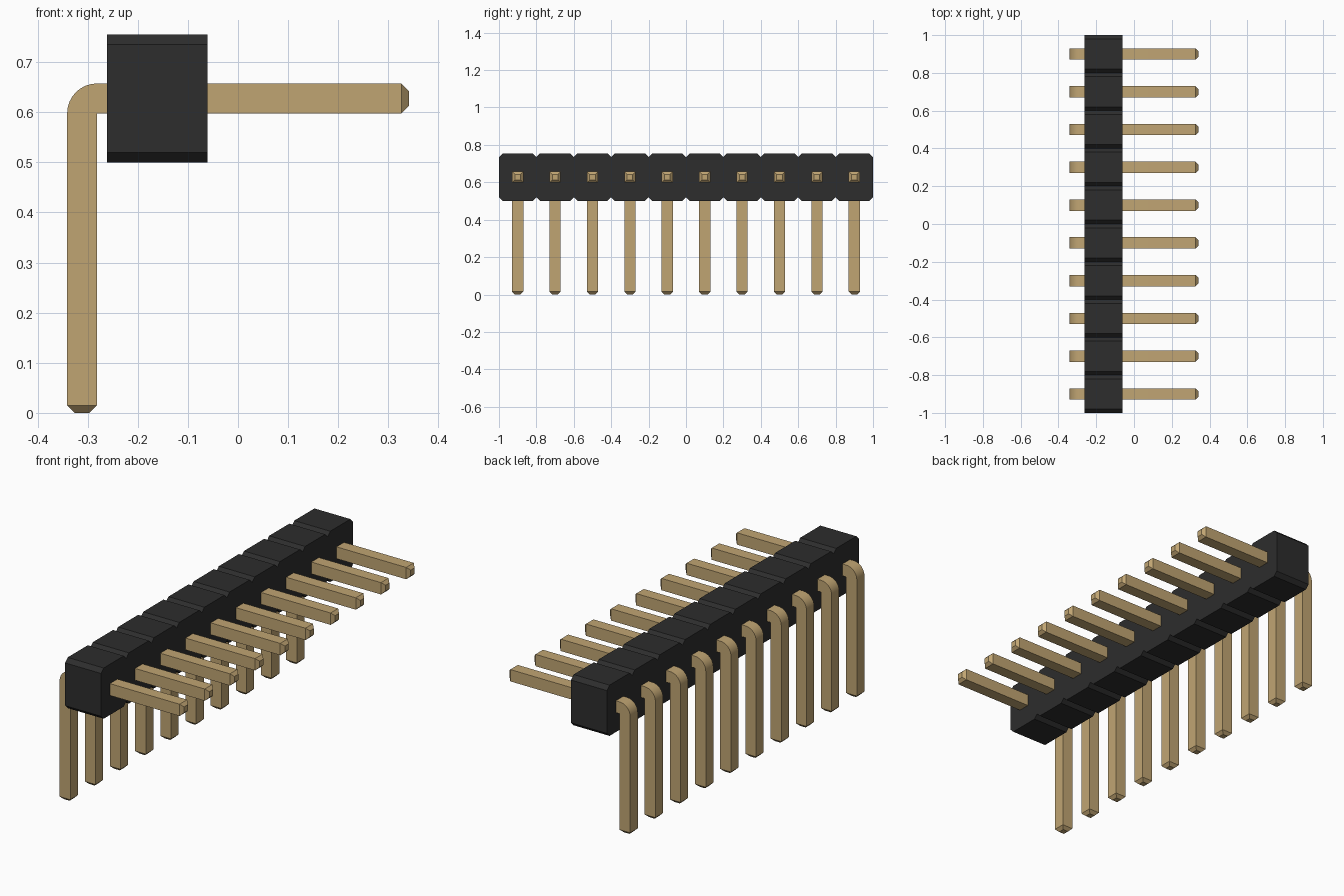
import bpy, bmesh, math

cube = bpy.data.objects.get("Cube")
if cube:
    bpy.data.objects.remove(cube, do_unlink=True)


def make_material(name, rgb, rough):
    mat = bpy.data.materials.new(name)
    mat.use_nodes = True
    mat.diffuse_color = (*rgb, 1)
    bsdf = mat.node_tree.nodes["Principled BSDF"]
    bsdf.inputs["Base Color"].default_value = (*rgb, 1)
    bsdf.inputs["Roughness"].default_value = rough
    return mat


def make_object(name, bm, mat):
    bmesh.ops.recalc_face_normals(bm, faces=bm.faces)
    mesh = bpy.data.meshes.new(name)
    bm.to_mesh(mesh)
    bm.free()
    mesh.materials.append(mat)
    obj = bpy.data.objects.new(name, mesh)
    bpy.context.collection.objects.link(obj)
    return obj


black = make_material("black plastic", (0.026, 0.026, 0.026), 0.6)
gold = make_material("gold metal", (0.53, 0.376, 0.171), 0.4)

COUNT, PITCH = 10, 0.2
centres = [(i - (COUNT - 1) / 2) * PITCH for i in range(COUNT)]

# Housing: notched outline in the y-z plane, extruded along x
X0, X1, Z0, Z1, CH = -0.261, -0.061, 0.5, 0.755, 0.02
half = PITCH / 2
outline = [(-1, Z0 + CH)]
for y in centres:
    outline += [(y - half + CH, Z0), (y + half - CH, Z0), (y + half, Z0 + CH)]
for y in reversed(centres):
    outline += [(y + half, Z1 - CH), (y + half - CH, Z1), (y - half + CH, Z1)]
outline.append((-1, Z1 - CH))
bm = bmesh.new()
face = bm.faces.new([bm.verts.new((X0, y, z)) for y, z in outline])
ext = bmesh.ops.extrude_face_region(bm, geom=[face])
bmesh.ops.translate(bm, vec=(X1 - X0, 0, 0),
                    verts=[v for v in ext["geom"] if isinstance(v, bmesh.types.BMVert)])
make_object("housing", bm, black)

# Pin: square sections (outer point, inner point, half width) along an L path
W, R, TIP = 0.03, 0.0595, 0.015
XE = 0.341              # end of the horizontal leg
XO, XI = -XE, -XE + R   # outer and inner side of the vertical leg
ZI = 0.598              # underside of the horizontal leg
ZO = ZI + R
STEPS = 8
sections = [((XO + TIP, 0), (XI - TIP, 0), W - TIP),
            ((XO, TIP), (XI, TIP), W)]
for k in range(STEPS + 1):
    a = math.pi - k * math.pi / 2 / STEPS
    sections.append(((XI + R * math.cos(a), ZI + R * math.sin(a)), (XI, ZI), W))
sections += [((XE - TIP, ZO), (XE - TIP, ZI), W),
             ((XE, ZO - TIP), (XE, ZI + TIP), W - TIP)]

bm = bmesh.new()
rings = []
for o, n, w in sections:
    corners = [(o[0], -w, o[1]), (o[0], w, o[1]), (n[0], w, n[1]), (n[0], -w, n[1])]
    rings.append([bm.verts.new(c) for c in corners])
for a, b in zip(rings, rings[1:]):
    for i in range(4):
        j = (i + 1) % 4
        bm.faces.new((a[i], a[j], b[j], b[i]))
bm.faces.new(rings[0])
bm.faces.new(rings[-1])
# the bend pivots on a sharp inner corner
bmesh.ops.remove_doubles(bm, verts=bm.verts, dist=1e-5)
pin = make_object("pin_1", bm, gold)

bpy.ops.object.select_all(action="DESELECT")
pin.select_set(True)
bpy.context.view_layer.objects.active = pin
bpy.ops.object.shade_smooth_by_angle(angle=math.radians(30))

# Row of pins sharing one mesh
pin.location.y = centres[0]
for i, y in enumerate(centres[1:], 2):
    copy = bpy.data.objects.new(f"pin_{i}", pin.data)
    copy.location.y = y
    bpy.context.collection.objects.link(copy)
